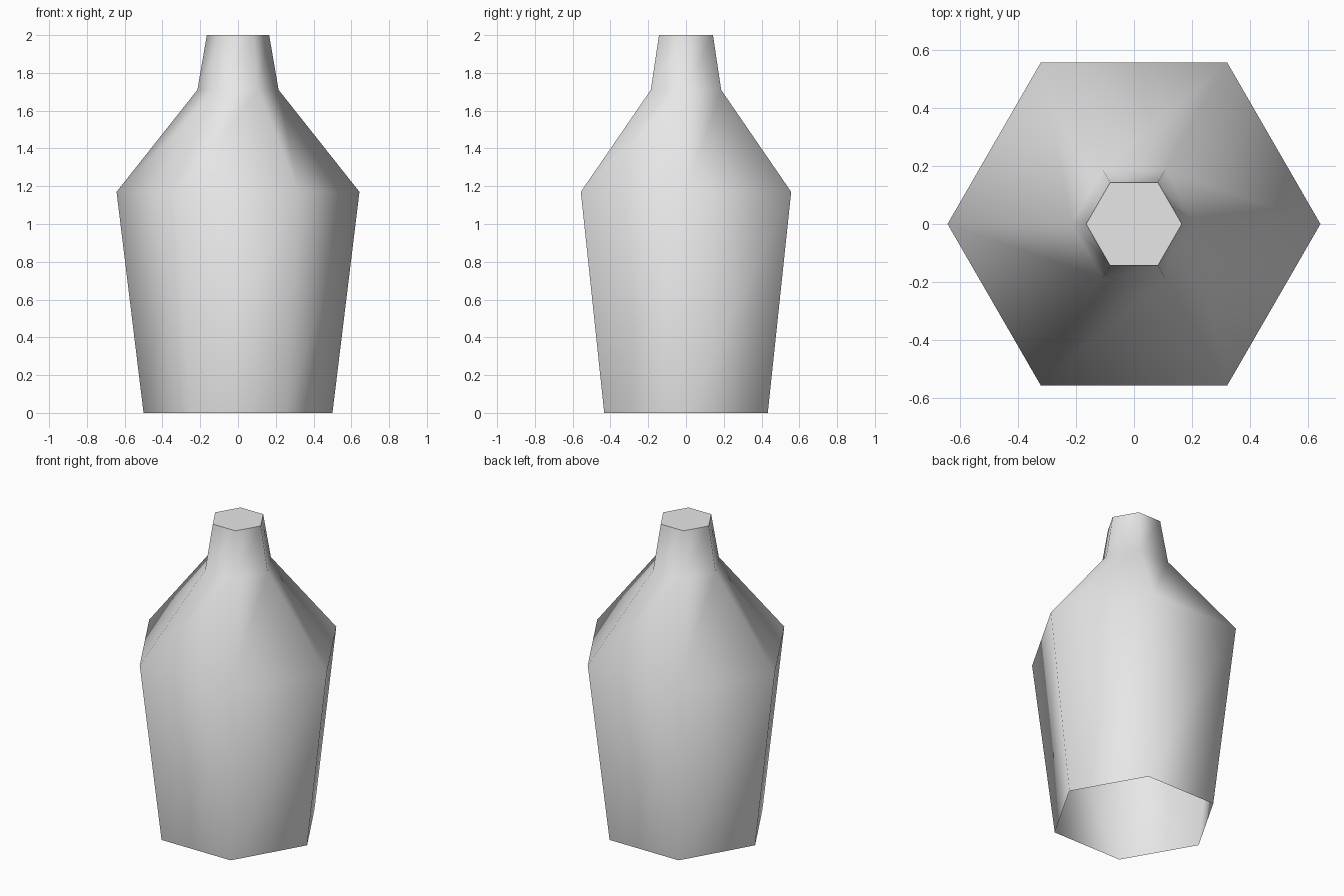
import bpy
import bmesh
from math import cos, sin, tau

cube = bpy.data.objects.get("Cube")
if cube:
    bpy.data.objects.remove(cube, do_unlink=True)

SIDES = 6
# Radius and height from the open base to the mouth
PROFILE = [(0.50, 0.0), (0.643, 1.17), (0.215, 1.71), (0.165, 2.0)]

# Plain grey material
grey = bpy.data.materials.new("light_grey")
grey.use_nodes = True
colour = (0.8, 0.8, 0.8, 1.0)
grey.diffuse_color = colour
grey.node_tree.nodes["Principled BSDF"].inputs["Base Color"].default_value = colour

# Six-sided rings
bm = bmesh.new()
rings = []
for radius, z in PROFILE:
    angles = [tau * i / SIDES for i in range(SIDES)]
    rings.append([bm.verts.new((radius * cos(a), radius * sin(a), z)) for a in angles])

# Smooth walls, shoulder and neck
for lower, upper in zip(rings, rings[1:]):
    for i in range(SIDES):
        j = (i + 1) % SIDES
        face = bm.faces.new((lower[i], lower[j], upper[j], upper[i]))
        face.smooth = True

# Flat cap with a crisp rim; the base stays open
cap = bm.faces.new(rings[-1])
for edge in cap.edges:
    edge.smooth = False

mesh = bpy.data.meshes.new("bottle_body")
bm.to_mesh(mesh)
bm.free()
mesh.materials.append(grey)
bottle = bpy.data.objects.new("bottle_body", mesh)
bpy.context.scene.collection.objects.link(bottle)
